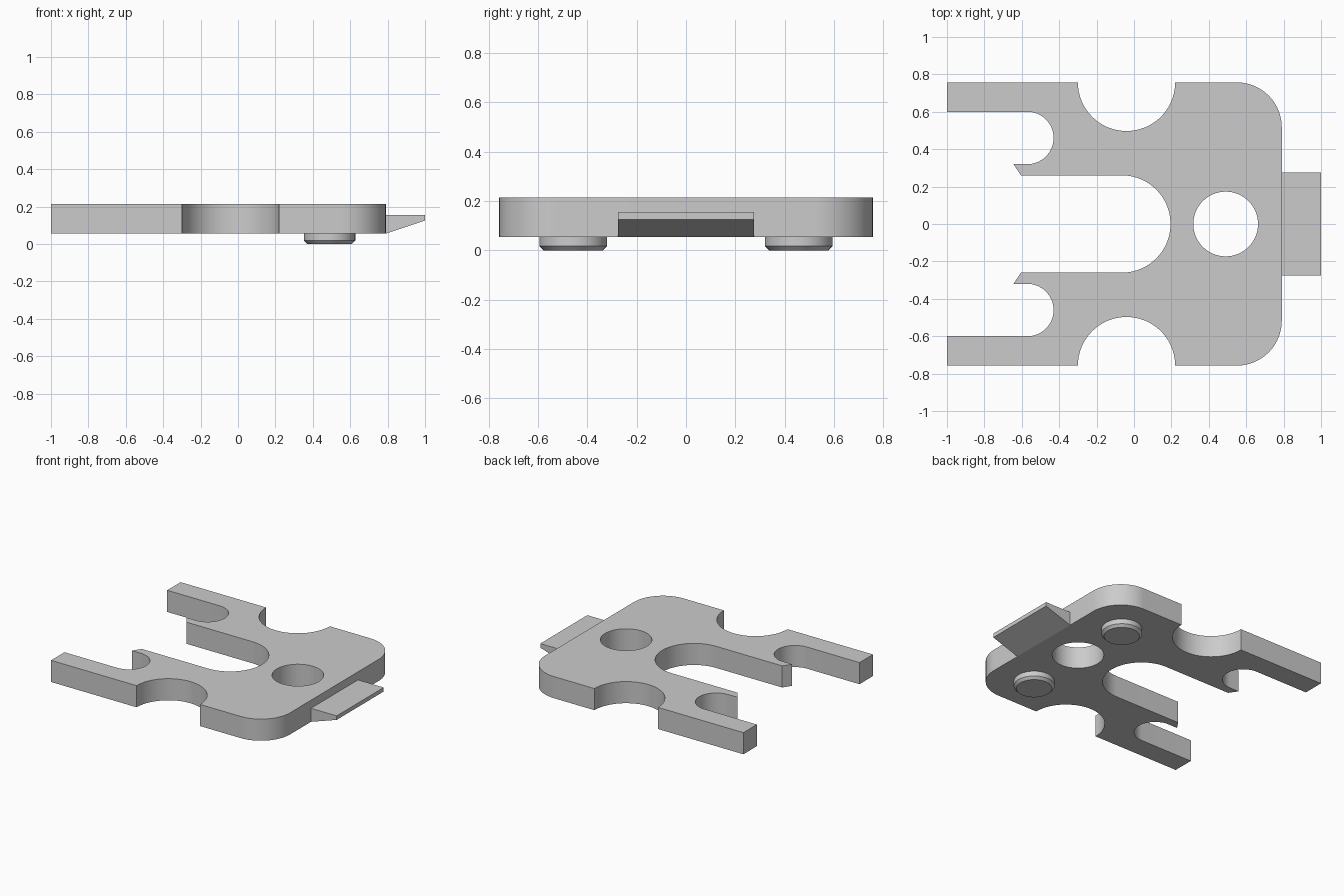
import bpy, bmesh
from math import cos, sin, radians

cube = bpy.data.objects.get("Cube")
if cube:
    bpy.data.objects.remove(cube, do_unlink=True)

grey = bpy.data.materials.new("light_grey")
grey.use_nodes = True
grey.diffuse_color = (0.6, 0.6, 0.6, 1)
grey.node_tree.nodes["Principled BSDF"].inputs["Base Color"].default_value = (0.6, 0.6, 0.6, 1)

BOTTOM, TOP = 0.055, 0.215


def arc(cx, cy, r, start, end, steps=32):
    angles = [radians(start + (end - start) * i / steps) for i in range(steps + 1)]
    return [(cx + r * cos(a), cy + r * sin(a)) for a in angles]


def prism(name, points, offset):
    """Extrude a closed 3D profile; faces lying on the y = 0 plane are dropped."""
    bm = bmesh.new()
    face = bm.faces.new([bm.verts.new(p) for p in points])
    ext = bmesh.ops.extrude_face_region(bm, geom=[face], use_keep_orig=True)
    moved = [v for v in ext["geom"] if isinstance(v, bmesh.types.BMVert)]
    bmesh.ops.translate(bm, verts=moved, vec=offset)
    bmesh.ops.recalc_face_normals(bm, faces=bm.faces)
    seam = [f for f in bm.faces if all(abs(v.co.y) < 1e-4 for v in f.verts)]
    bmesh.ops.delete(bm, geom=seam, context="FACES")
    return finish(name, bm)


def finish(name, bm):
    mesh = bpy.data.meshes.new(name)
    bm.to_mesh(mesh)
    bm.free()
    mesh.materials.append(grey)
    obj = bpy.data.objects.new(name, mesh)
    bpy.context.collection.objects.link(obj)
    mirror = obj.modifiers.new("mirror", "MIRROR")
    mirror.use_axis = (False, True, False)
    bpy.ops.object.select_all(action="DESELECT")
    obj.select_set(True)
    bpy.context.view_layer.objects.active = obj
    bpy.ops.object.shade_smooth_by_angle(angle=radians(25))
    return obj


# Plate: left half outline, mirrored across the middle
outline = (
    arc(-0.065, 0, 0.26, 0, 90)             # central slot end
    + [(-0.605, 0.26), (-0.645, 0.32)]      # pointed inner prong
    + arc(-0.57, 0.46, 0.14, -90, 90)       # side slot end
    + [(-1, 0.6), (-1, 0.757)]              # outer prong
    + arc(-0.04, 0.757, 0.26, 180, 360)     # edge scallop
    + arc(0.55, 0.517, 0.24, 90, 0)         # rounded corner
    + [(0.79, 0)]
    + arc(0.49, 0, 0.173, 0, 180)           # round hole
)
prism("plate", [(x, y, BOTTOM) for x, y in outline], (0, 0, TOP - BOTTOM))

# Wedge tab on the end
wedge = [(0.79, BOTTOM), (1, 0.125), (1, 0.155), (0.79, 0.155)]
prism("end_tab", [(x, 0, z) for x, z in wedge], (0, 0.275, 0))

# Chamfered pegs underneath
bm = bmesh.new()
rings = []
for r, z in [(0.119, 0), (0.137, 0.018), (0.137, BOTTOM)]:
    rings.append([bm.verts.new((x, y, z)) for x, y in arc(0.49, 0.457, r, 0, 360, 48)[:-1]])
for low, high in zip(rings, rings[1:]):
    for i in range(len(low)):
        bm.faces.new((low[i - 1], low[i], high[i], high[i - 1]))
bm.faces.new(rings[0][::-1])
finish("peg", bm)
